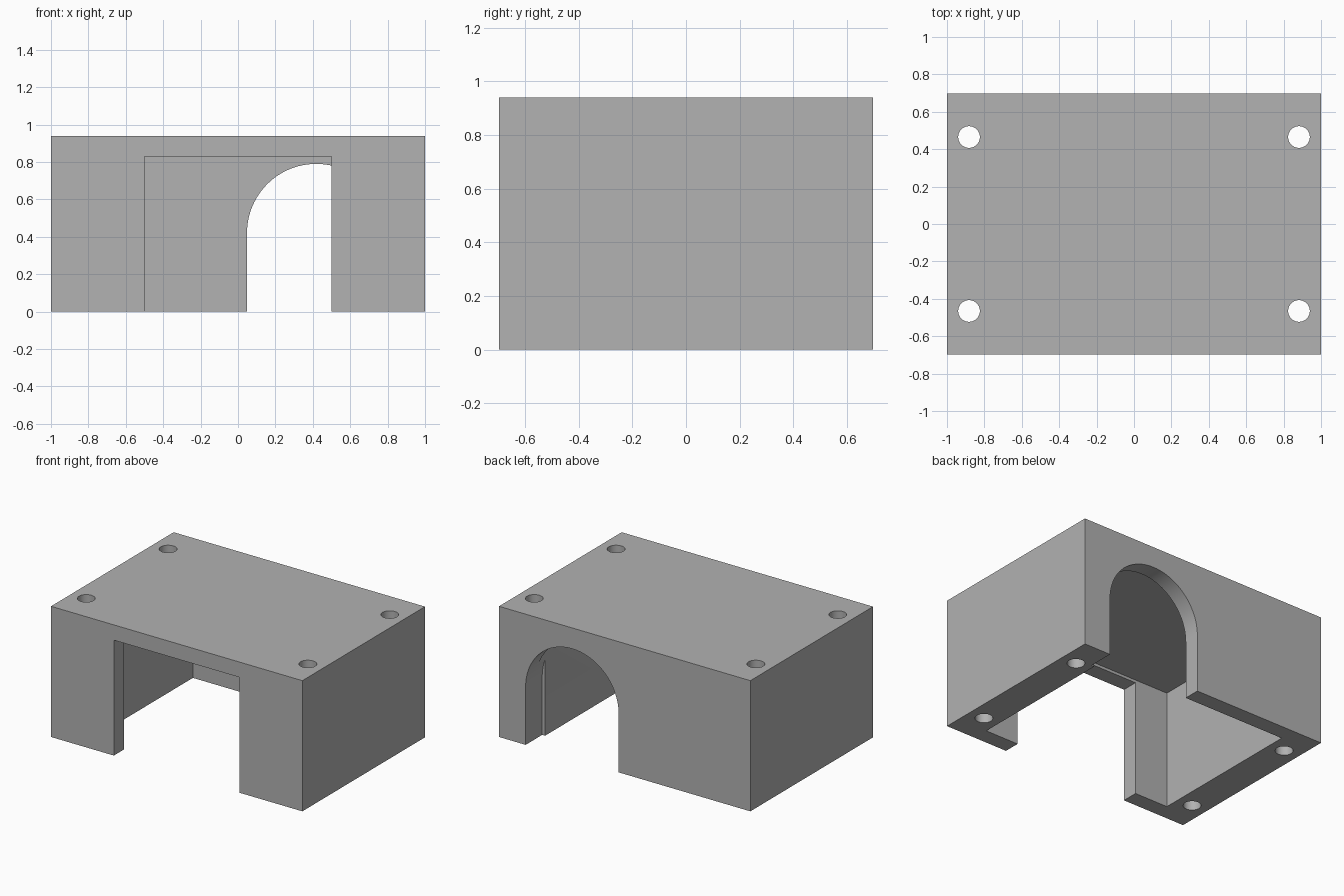
import bpy
import bmesh
from math import cos, sin, pi

cube = bpy.data.objects.get("Cube")
if cube:
    bpy.data.objects.remove(cube, do_unlink=True)

WIDTH, DEPTH, HEIGHT = 2.0, 1.394, 0.94
WALL = 0.117
BACK = DEPTH / 2
INNER = BACK - WALL

grey = bpy.data.materials.new("plain grey")
grey.use_nodes = True
colour = (0.445, 0.445, 0.445, 1)
grey.diffuse_color = colour
grey.node_tree.nodes["Principled BSDF"].inputs["Base Color"].default_value = colour


def prism(name, outline, offset):
    """Extrude a closed outline of points along an offset."""
    bm = bmesh.new()
    face = bm.faces.new([bm.verts.new(p) for p in outline])
    out = bmesh.ops.extrude_face_region(bm, geom=[face])
    moved = [g for g in out["geom"] if isinstance(g, bmesh.types.BMVert)]
    bmesh.ops.translate(bm, verts=moved, vec=offset)
    bmesh.ops.recalc_face_normals(bm, faces=bm.faces)
    mesh = bpy.data.meshes.new(name)
    bm.to_mesh(mesh)
    bm.free()
    mesh.materials.append(grey)
    obj = bpy.data.objects.new(name, mesh)
    bpy.context.collection.objects.link(obj)
    return obj


def block(name, x, y0, y1, z0, z1):
    """Box centred on x = 0 with half width x."""
    base = [(-x, y0, z0), (x, y0, z0), (x, y1, z0), (-x, y1, z0)]
    return prism(name, base, (0, 0, z1 - z0))


def cut(target, cutter):
    cutter.hide_render = True
    mod = target.modifiers.new(cutter.name, 'BOOLEAN')
    mod.operation = 'DIFFERENCE'
    mod.solver = 'EXACT'
    mod.object = cutter
    bpy.context.view_layer.objects.active = target
    bpy.ops.object.modifier_apply(modifier=mod.name)
    bpy.data.objects.remove(cutter, do_unlink=True)


# Outer body
cover = block("cover", WIDTH / 2, -BACK, BACK, 0, HEIGHT)

# Hollow interior, open underneath
cut(cover, block("cavity", 0.765, -INNER, INNER, -0.1, 0.85))

# Wide rectangular opening in the front wall
cut(cover, block("front_opening", 0.5, -BACK - 0.1, -INNER + 0.05, -0.1, 0.83))

# Round-topped doorway in the back wall, notching the side wall slightly
ax, radius, spring = 0.418, 0.37, 0.42
start = BACK - 0.188
arch = [(ax - radius, start, -0.1), (ax + radius, start, -0.1)]
arch += [(ax + radius * cos(pi * i / 48), start, spring + radius * sin(pi * i / 48))
         for i in range(49)]
cut(cover, prism("back_arch", arch, (0, 0.4, 0)))

# Four screw holes running the full height of the side walls
for sx in (-1, 1):
    for sy in (-1, 1):
        ring = [(sx * 0.882 + 0.058 * cos(2 * pi * i / 48),
                 sy * 0.465 + 0.058 * sin(2 * pi * i / 48), -0.1) for i in range(48)]
        cut(cover, prism("screw_hole", ring, (0, 0, HEIGHT + 0.2)))

# Smooth arch and holes, sharp corners
bpy.ops.object.select_all(action='DESELECT')
cover.select_set(True)
bpy.context.view_layer.objects.active = cover
bpy.ops.object.shade_smooth_by_angle(angle=pi / 6)
